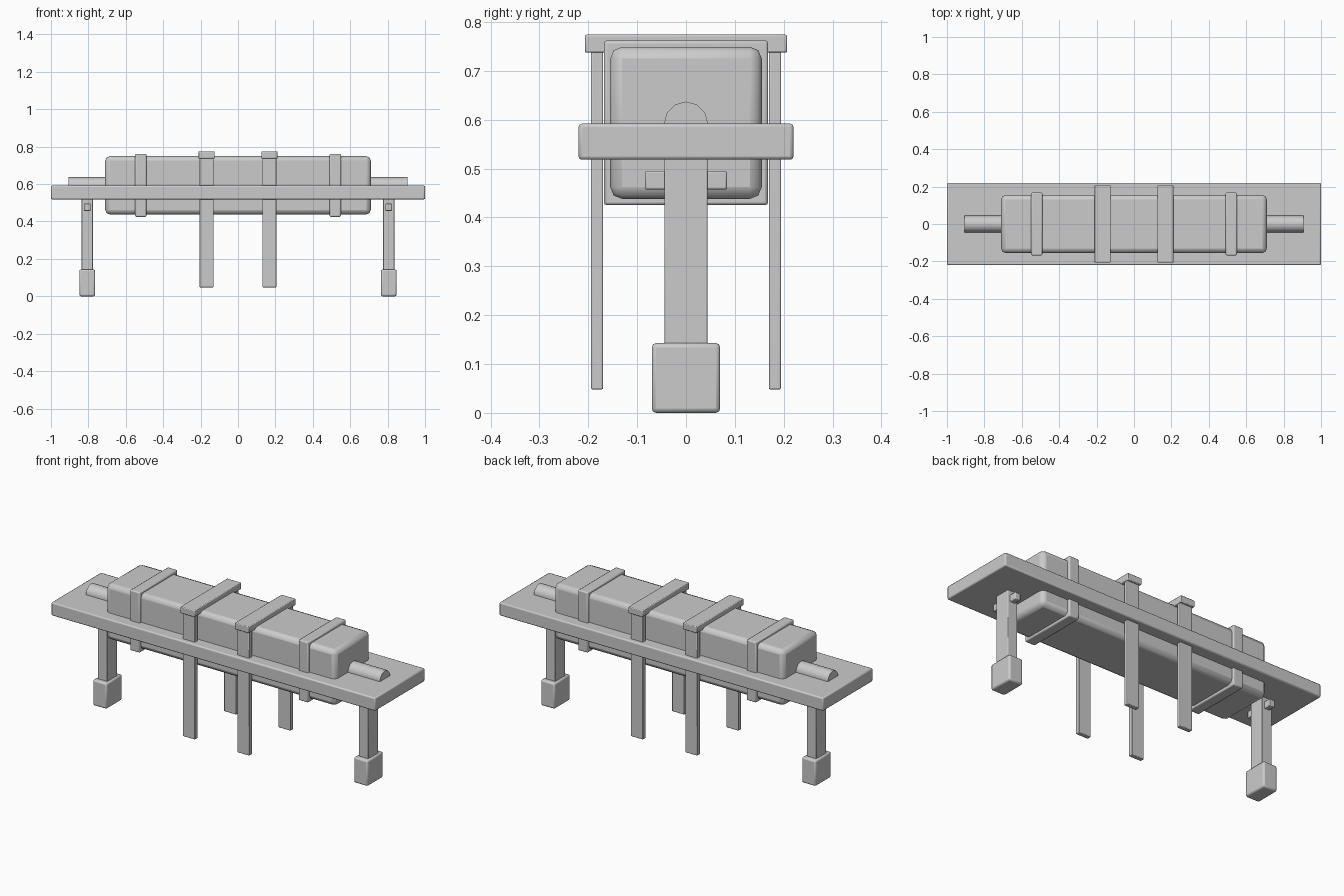
import bpy
import math

cube = bpy.data.objects.get("Cube")
if cube:
    bpy.data.objects.remove(cube, do_unlink=True)

grey = bpy.data.materials.new("plain_grey")
grey.use_nodes = True
tone = (0.6, 0.6, 0.6, 1)
grey.diffuse_color = tone
grey.node_tree.nodes["Principled BSDF"].inputs["Base Color"].default_value = tone


def finish(obj, name, bevel=0.0, segments=2):
    """Name, colour, soften and smooth the active part."""
    obj.name = name
    obj.data.materials.append(grey)
    bpy.ops.object.transform_apply(location=False, rotation=True, scale=True)
    if bevel:
        mod = obj.modifiers.new("soft_edges", "BEVEL")
        mod.width = bevel
        mod.segments = segments
    bpy.ops.object.shade_smooth_by_angle(angle=math.radians(35))


def box(name, x, y, z, bevel=0.004, segments=2):
    """Box from (min, max) pairs on each axis."""
    spans = (x, y, z)
    bpy.ops.mesh.primitive_cube_add(size=1, location=[(a + b) / 2 for a, b in spans])
    obj = bpy.context.object
    obj.scale = [b - a for a, b in spans]
    finish(obj, name, bevel, segments)


def around(centre, width):
    return (centre - width / 2, centre + width / 2)


# Flat board and the long padded body passing through it
box("board", (-1, 1), (-0.22, 0.22), (0.518, 0.592), 0.007)
box("body", (-0.71, 0.71), (-0.155, 0.155), (0.438, 0.749), 0.024)

# Rod along the body, half sunk into the board
bpy.ops.mesh.primitive_cylinder_add(vertices=12, radius=0.045, depth=1.815,
                                    location=(0, 0, 0.592),
                                    rotation=(0, math.pi / 2, 0))
finish(bpy.context.object, "rod")

for side, label in ((-1, "right"), (1, "left")):
    # Band around the body
    box(f"band_{label}", around(side * 0.52, 0.06), (-0.168, 0.168), (0.425, 0.762), 0.006)

    # Long uprights joined by a cross bar on top
    x = side * 0.168
    for face, end in ((-1, "front"), (1, "back")):
        box(f"upright_{label}_{end}", around(x, 0.075),
            around(face * 0.182, 0.025), (0.048, 0.745), 0.003)
    box(f"cross_bar_{label}", around(x, 0.087), (-0.207, 0.207), (0.737, 0.774), 0.004)

    # End leg with block foot and a small cross pin
    x = side * 0.806
    box(f"leg_{label}", around(x, 0.06), (-0.044, 0.044), (0.12, 0.53), 0.003)
    box(f"foot_{label}", around(x, 0.085), (-0.07, 0.07), (0, 0.143), 0.009)
    box(f"pin_{label}", around(x, 0.034), (-0.084, 0.084), (0.457, 0.495), 0.004)
